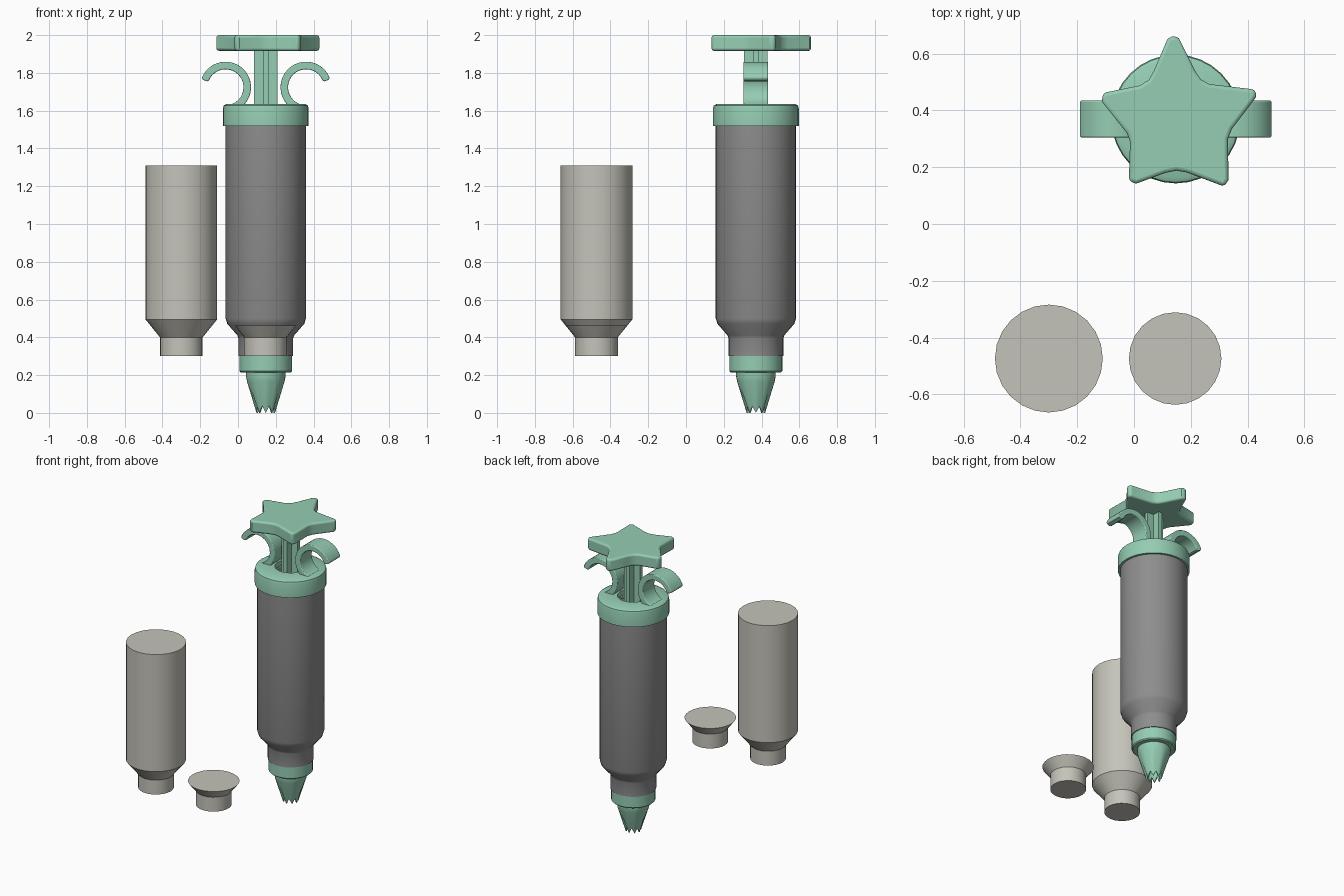
import bpy, bmesh
from math import sin, cos, pi, radians

if "Cube" in bpy.data.objects:
    bpy.data.objects.remove(bpy.data.objects["Cube"])

CX, CY = 0.147, 0.37


def material(name, rgb):
    m = bpy.data.materials.new(name)
    m.diffuse_color = (*rgb, 1)
    m.use_nodes = True
    m.node_tree.nodes["Principled BSDF"].inputs["Base Color"].default_value = m.diffuse_color
    return m


MINT = material("mint_plastic", (0.30, 0.61, 0.45))
DARK = material("dark_grey", (0.27, 0.27, 0.27))


def finish(name, bm, mat=None, bevel=0, angle=35):
    bmesh.ops.recalc_face_normals(bm, faces=bm.faces)
    me = bpy.data.meshes.new(name)
    bm.to_mesh(me)
    bm.free()
    ob = bpy.data.objects.new(name, me)
    bpy.context.collection.objects.link(ob)
    if mat:
        me.materials.append(mat)
    if bevel:
        b = ob.modifiers.new("bevel", 'BEVEL')
        b.width, b.segments, b.limit_method = bevel, 3, 'ANGLE'
        b.angle_limit = radians(50)
    bpy.ops.object.select_all(action='DESELECT')
    bpy.context.view_layer.objects.active = ob
    ob.select_set(True)
    bpy.ops.object.shade_smooth_by_angle(angle=radians(angle))
    return ob


def lathe(name, profile, x=CX, y=CY, n=32, mat=None, closed=False, teeth=()):
    """Spin (radius, z) points; profile rows listed in teeth get a zigzag edge."""
    bm = bmesh.new()
    rings = []
    for i, (r, z) in enumerate(profile):
        rings.append([bm.verts.new((x + r * cos(2 * pi * k / n), y + r * sin(2 * pi * k / n),
                                    z + (0.036 if i in teeth and k % 4 == 2 else
                                         0.018 if i in teeth and k % 2 else 0)))
                      for k in range(n)])
    pairs = list(zip(rings, rings[1:]))
    if closed:
        pairs.append((rings[-1], rings[0]))
    else:
        bm.faces.new(rings[0])
        bm.faces.new(rings[-1])
    for a, b in pairs:
        for k in range(n):
            j = (k + 1) % n
            bm.faces.new((a[k], a[j], b[j], b[k]))
    return finish(name, bm, mat)


def extrude(name, outline, vec, mat, bevel=0):
    bm = bmesh.new()
    f = bm.faces.new([bm.verts.new(p) for p in outline])
    ext = bmesh.ops.extrude_face_region(bm, geom=[f])
    bmesh.ops.translate(bm, vec=vec,
                        verts=[v for v in ext["geom"] if isinstance(v, bmesh.types.BMVert)])
    return finish(name, bm, mat, bevel)


# Hollow barrel with tapered neck
lathe("barrel", [(0.145, 0.30), (0.145, 0.395), (0.15, 0.41), (0.204, 0.472), (0.2125, 0.50),
                 (0.2125, 1.53), (0.195, 1.53), (0.195, 0.50), (0.125, 0.40), (0.125, 0.30)],
      mat=DARK, closed=True)

# Top cap with a central hole
lathe("top_cap", [(0.2125, 1.52), (0.227, 1.52), (0.227, 1.612), (0.223, 1.627), (0.208, 1.635),
                  (0.10, 1.635), (0.10, 1.60), (0.2125, 1.60)], mat=MINT, closed=True)

# Nozzle collar and toothed nozzle
lathe("nozzle_collar", [(0.09, 0.215), (0.133, 0.215), (0.14, 0.222), (0.14, 0.30), (0.09, 0.30)],
      mat=MINT, closed=True)
lathe("nozzle", [(0.105, 0.225), (0.105, 0.195), (0.099, 0.165), (0.049, 0.0),
                 (0.040, 0.0), (0.088, 0.165), (0.092, 0.225)],
      mat=MINT, closed=True, teeth=(3, 4))

# Plunger: cross-section rod and inner disc
a, b = 0.0625, 0.014
cross = [(-b, -a), (b, -a), (b, -b), (a, -b), (a, b), (b, b),
         (b, a), (-b, a), (-b, b), (-a, b), (-a, -b), (-b, -b)]
extrude("plunger_rod", [(CX + x, CY + y, 1.40) for x, y in cross], (0, 0, 0.54), MINT)
lathe("plunger_disc", [(0.19, 1.36), (0.19, 1.41)], mat=MINT)

# Star-shaped push handle
star = [(0.137, 0.664), (0.158, 0.655), (0.215, 0.54), (0.235, 0.51), (0.265, 0.493),
        (0.425, 0.474), (0.433, 0.45), (0.345, 0.335), (0.331, 0.30),
        (0.333, 0.155), (0.318, 0.132), (0.185, 0.182), (0.15, 0.188), (0.11, 0.18),
        (0.007, 0.142), (-0.018, 0.152), (-0.014, 0.29), (-0.025, 0.32),
        (-0.114, 0.432), (-0.108, 0.462), (0.02, 0.488), (0.052, 0.508), (0.07, 0.54),
        (0.118, 0.652)]
extrude("star_handle", [(x, y, 1.917) for x, y in star], (0, 0, 0.083), MINT, bevel=0.016)

# Curled finger grips, mirrored about the barrel axis
angles = [radians(158 - 228 * i / 24) for i in range(25)]
tip = [(0.102, radians(162)), (0.126, radians(162))]
hook = [(0.095, t) for t in reversed(angles)] + tip + [(0.135, t) for t in angles]
for side, label in ((1, "left"), (-1, "right")):
    pts = [(CX + side * (-0.213 + r * cos(t)), CY - 0.065, 1.724 + r * sin(t)) for r, t in hook]
    extrude(label + "_finger_grip", pts, (0, 0.13, 0), MINT, bevel=0.005)

# Loose pale filling pieces beside the barrel
PALE = material("pale_filling", (0.56, 0.55, 0.49))
lathe("long_filling", [(0.113, 0.30), (0.113, 0.40), (0.19, 0.495), (0.19, 1.31)],
      -0.30, -0.474, 24, PALE)
lathe("short_filling", [(0.113, 0.30), (0.113, 0.40), (0.163, 0.463)],
      0.145, -0.474, 24, PALE)
